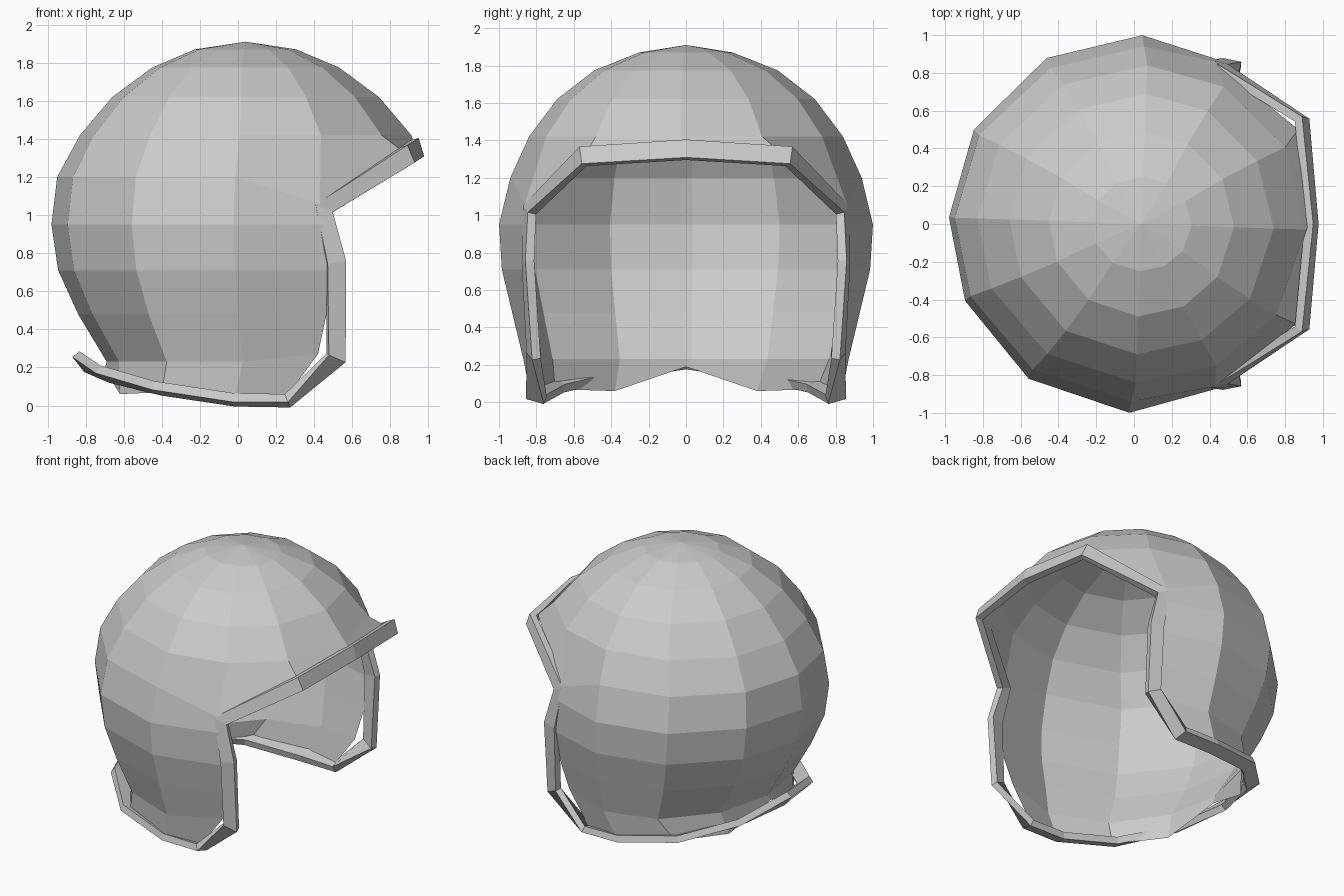
import bpy, bmesh
from math import sin, cos, radians
from mathutils import Vector

if "Cube" in bpy.data.objects:
    bpy.data.objects.remove(bpy.data.objects["Cube"])


def make_object(name, bm):
    bmesh.ops.recalc_face_normals(bm, faces=bm.faces)
    mesh = bpy.data.meshes.new(name)
    bm.to_mesh(mesh)
    bm.free()
    ob = bpy.data.objects.new(name, mesh)
    bpy.context.collection.objects.link(ob)
    return ob


# Shell: faceted dome rings (z, centre x, radius x, radius y)
RINGS = [(1.87, .04, .265, .25), (1.775, .04, .49, .49), (1.62, .04, .70, .69),
         (1.42, .04, .87, .84), (1.20, .02, .97, .94), (.95, .01, .99, 1.0),
         (.71, .02, .965, .985), (.48, .03, .87, .93), (.23, .05, .74, .87)]
ANGLES = [-2, 29, 60, 88, 118.5, 150, 178, 204, 235, 268, 297, 325]
BROW = 4

# Lower hem of each full-height column, from cheek to nape to cheek
HALF_HEM = [(.25, .79, .04), (-.02, .83, .03), (-.40, .70, .07), (-.62, .38, .06)]
HEM = HALF_HEM + [(-.70, 0, .19)] + [(x, -y, z) for x, y, z in reversed(HALF_HEM)]

# Points pulled to the face opening: {(column, ring): position}
PULLED = {(0, BROW): (.93, 0, 1.36),
          (1, BROW): (.87, .50, 1.34), (11, BROW): (.86, -.53, 1.34)}
for col_60, s in ((2, 1), (10, -1)):
    PULLED[col_60, BROW] = (.43, s * .86, 1.06)
    PULLED[col_60, 5] = (.445, s * .87, .95)
    PULLED[col_60, 6] = (.47, s * .86, .71)
    PULLED[col_60, 7] = (.465, s * .815, .48)
    PULLED[col_60, 8] = (.42, s * .775, .27)

bm = bmesh.new()
crown = bm.verts.new((.04, 0, 1.91))
columns = []
for c, angle in enumerate(ANGLES):
    a = radians(angle)
    col = []
    for r, (z, cx, rx, ry) in enumerate(RINGS):
        if c in (0, 1, 11) and r > BROW:
            break
        p = PULLED.get((c, r), (cx + rx * cos(a), ry * sin(a), z))
        col.append(bm.verts.new(p))
    if 2 <= c <= 10:
        col.append(bm.verts.new(HEM[c - 2]))
    columns.append(col)
for c, col in enumerate(columns):
    nxt = columns[(c + 1) % 12]
    bm.faces.new((crown, col[0], nxt[0]))
    for r in range(min(len(col), len(nxt)) - 1):
        bm.faces.new((col[r], col[r + 1], nxt[r + 1], nxt[r]))
make_object("helmet_shell", bm)

# Edge trim: (centre, outward direction) swept round the opening and hem
SIDE = [((.89, .55, 1.315), (.75, .5, .25)), ((.445, .835, 1.03), (.25, 1, 0)),
        ((.515, .845, .75), (.2, 1, 0)), ((.515, .815, .25), (.3, 1, -.1)),
        ((.26, .80, .025), (.1, .3, -1)), ((-.02, .80, .03), (0, .25, -1)),
        ((-.42, .69, .09), (-.1, .3, -1)), ((-.70, .40, .165), (-.4, .25, -.8))]
path = ([((.94, 0, 1.35), (1, 0, .3))] + SIDE + [((-.82, 0, .23), (-.7, 0, -.55))]
        + [((x, -y, z), (a, -b, c)) for (x, y, z), (a, b, c) in reversed(SIDE)])
points = [Vector(p) for p, _ in path]
bm = bmesh.new()
sections = []
for i, p in enumerate(points):
    before = (p - points[i - 1]).normalized()
    after = (points[(i + 1) % len(points)] - p).normalized()
    t = (before + after).normalized()
    n = Vector(path[i][1])
    n = (n - t * n.dot(t)).normalized()
    w = t.cross(n)
    sections.append([bm.verts.new(p + n * a * .024 + w * b * .05)
                     for a, b in ((1, 1), (1, -1), (-1, -1), (-1, 1))])
for i, sec in enumerate(sections):
    nxt = sections[(i + 1) % len(sections)]
    for k in range(4):
        m = (k + 1) % 4
        bm.faces.new((sec[k], sec[m], nxt[m], nxt[k]))
make_object("edge_trim", bm)
